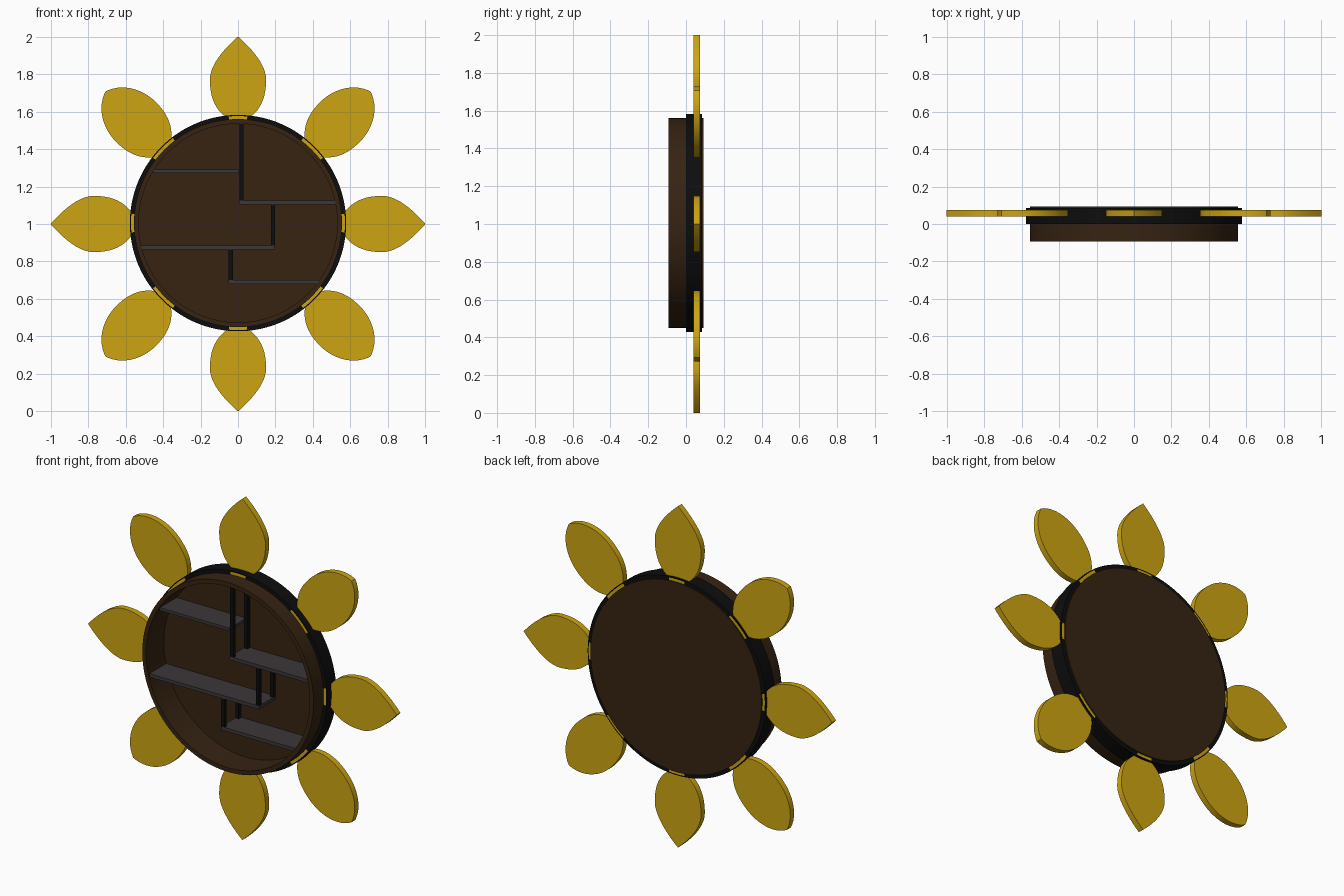
import bpy, bmesh, math
from mathutils import Vector, Matrix
from mathutils.geometry import interpolate_bezier

cube = bpy.data.objects.get("Cube")
if cube:
    bpy.data.objects.remove(cube, do_unlink=True)

SEGMENTS = 144
DISC_Z = 1.005


def material(name, color):
    m = bpy.data.materials.new(name)
    m.use_nodes = True
    m.diffuse_color = (*color, 1)
    bsdf = next(n for n in m.node_tree.nodes if n.type == 'BSDF_PRINCIPLED')
    bsdf.inputs["Base Color"].default_value = (*color, 1)
    return m


yellow = material("petal yellow", (0.61, 0.375, 0.006))
brown = material("dark brown wood", (0.037, 0.017, 0.006))
black = material("black", (0.004, 0.004, 0.004))
grey = material("shelf grey", (0.045, 0.038, 0.040))


def finish(name, bm, mats, smooth=False):
    bmesh.ops.remove_doubles(bm, verts=bm.verts, dist=1e-5)
    bmesh.ops.recalc_face_normals(bm, faces=bm.faces)
    mesh = bpy.data.meshes.new(name)
    bm.to_mesh(mesh)
    bm.free()
    obj = bpy.data.objects.new(name, mesh)
    bpy.context.collection.objects.link(obj)
    for m in mats:
        mesh.materials.append(m)
    if smooth:
        bpy.ops.object.select_all(action='DESELECT')
        obj.select_set(True)
        bpy.context.view_layer.objects.active = obj
        bpy.ops.object.shade_smooth_by_angle(angle=math.radians(30))
    return obj


def lathe(name, profile, mats, closed):
    """Spin (radius, y) points round the y axis."""
    bm = bmesh.new()
    verts = [bm.verts.new((r, y, 0)) for r, y in profile]
    pairs = list(zip(verts, verts[1:]))
    if closed:
        pairs.append((verts[-1], verts[0]))
    edges = [bm.edges.new(p) for p in pairs]
    bmesh.ops.spin(bm, geom=verts + edges, cent=(0, 0, 0), axis=(0, 1, 0),
                   angle=math.tau, steps=SEGMENTS)
    obj = finish(name, bm, mats, smooth=True)
    obj.location.z = DISC_Z
    return obj


def box(name, x, y, z, mat):
    bm = bmesh.new()
    bmesh.ops.create_cube(bm, size=1)
    for v in bm.verts:
        v.co = [(a + b) / 2 + c * (b - a) for c, (a, b) in zip(v.co, (x, y, z))]
    return finish(name, bm, [mat])


# Round wooden tray, open at the front
lathe("round_case", [(0, 0.093), (0.555, 0.093), (0.555, -0.093),
                     (0.53, -0.093), (0.53, 0.07), (0, 0.07)], [brown], False)

# Black band round the case, showing the petal bases on its faces
band = lathe("outer_band", [(0.553, 0), (0.571, 0), (0.577, 0), (0.577, 0.086),
                            (0.571, 0.086), (0.553, 0.086)], [black, yellow], True)
for face in band.data.polygons:
    c = face.center
    step = math.degrees(math.atan2(c.z, c.x)) / 45
    offset = abs(step - round(step)) * 45
    reach = 7.5 if round(step) % 2 else 5
    flat = abs(face.normal.y) > 0.9
    if flat and math.hypot(c.x, c.z) < 0.568 and offset < reach:
        face.material_index = 1


# Petals
def petal(name, angle, blunt):
    knot, tip = Vector((0.77, 0.15)), Vector((1, 0))
    if blunt:
        handles = Vector((0.87, 0.15)), Vector((0.97, 0.095))
    else:
        handles = Vector((0.85, 0.15)), Vector((0.94, 0.07))
    side = interpolate_bezier(Vector((0.56, 0.05)), Vector((0.61, 0.13)),
                              Vector((0.69, 0.15)), knot, 12)
    side += interpolate_bezier(knot, *handles, tip, 14)[1:]
    outline = [(p[0], p[1]) for p in side]
    outline += [(r, -w) for r, w in reversed(outline[:-1])]
    bm = bmesh.new()
    face = bm.faces.new([bm.verts.new((r, 0.04, w)) for r, w in outline])
    top = bmesh.ops.extrude_face_region(bm, geom=[face])["geom"]
    bmesh.ops.translate(bm, vec=(0, 0.035, 0),
                        verts=[g for g in top if isinstance(g, bmesh.types.BMVert)])
    bmesh.ops.rotate(bm, verts=bm.verts, matrix=Matrix.Rotation(-angle, 3, 'Y'))
    obj = finish(name, bm, [yellow], smooth=True)
    obj.location.z = 1


for i in range(8):
    petal(f"petal_{i + 1}", i * math.tau / 8, i % 2 == 1)

# Shelves: left, right, bottom, top
shelves = {"top_shelf": (-0.45, 0.005, 1.273, 1.29),
           "upper_shelf": (0.005, 0.52, 1.105, 1.125),
           "middle_shelf": (-0.515, 0.195, 0.865, 0.885),
           "lower_shelf": (-0.05, 0.432, 0.68, 0.70)}
for name, (x0, x1, z0, z1) in shelves.items():
    box(name, (x0, x1), (-0.085, 0.071), (z0, z1), grey)

# Pairs of thin posts between the shelves: left, bottom, top
posts = {"top_post": (0.008, 1.125, 1.534),
         "middle_post": (0.175, 0.885, 1.105),
         "lower_post": (-0.05, 0.70, 0.865)}
for name, (x, z0, z1) in posts.items():
    for end, y in (("front", -0.085), ("back", 0.046)):
        box(f"{name}_{end}", (x, x + 0.022), (y, y + 0.02), (z0, z1), black)
